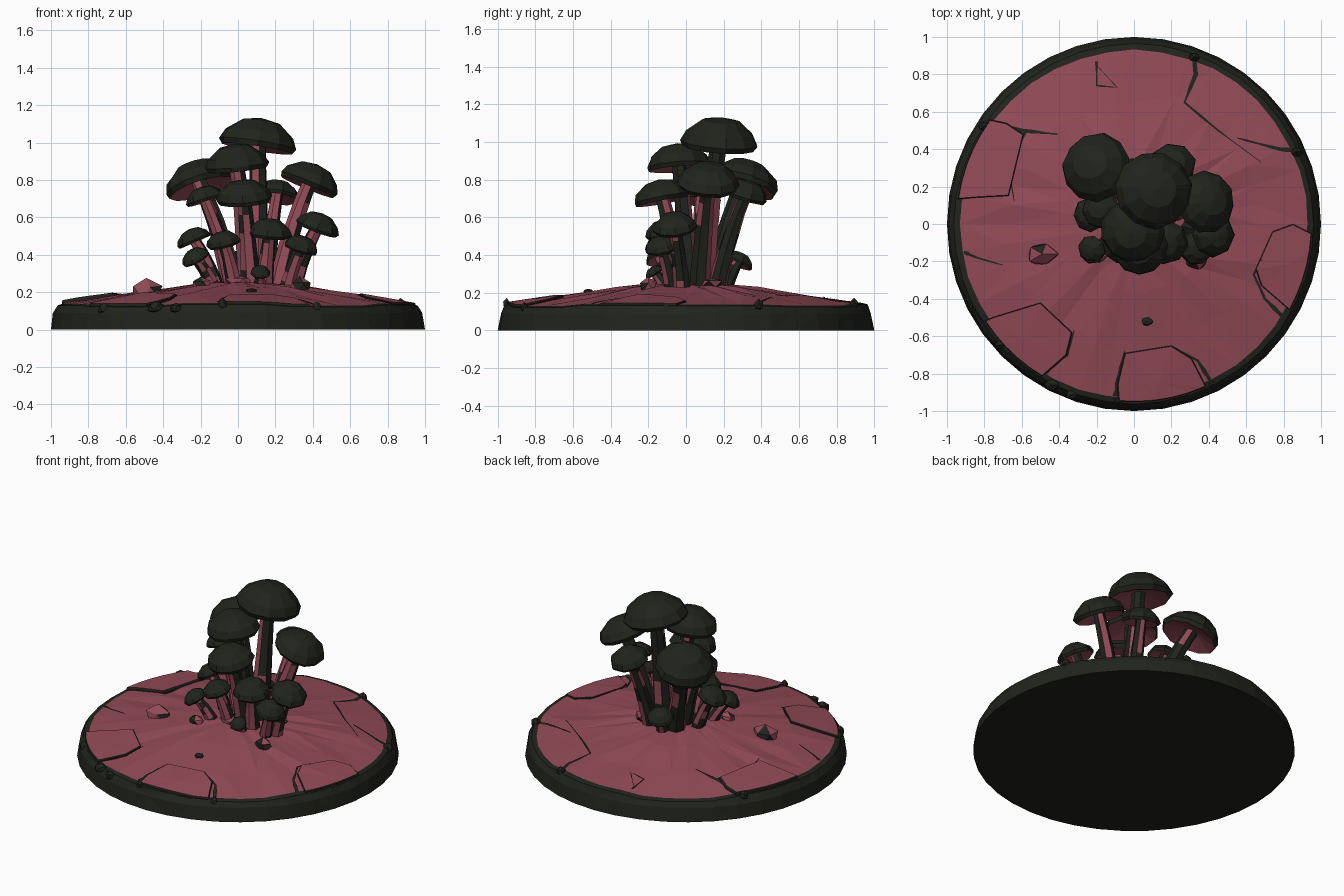
import bpy, bmesh, math, random
from mathutils import Vector
from mathutils.bvhtree import BVHTree

if "Cube" in bpy.data.objects:
    bpy.data.objects.remove(bpy.data.objects["Cube"])

random.seed(7)
mats = []
for name, col in (("dark", (0.015, 0.017, 0.012, 1)), ("red", (0.29, 0.07, 0.095, 1))):
    m = bpy.data.materials.new(name)
    m.diffuse_color = col
    m.use_nodes = True
    m.node_tree.nodes["Principled BSDF"].inputs["Base Color"].default_value = m.diffuse_color
    mats.append(m)
DARK, RED = 0, 1


def finish(bm, name):
    bmesh.ops.recalc_face_normals(bm, faces=bm.faces[:])
    me = bpy.data.meshes.new(name)
    bm.to_mesh(me)
    bm.free()
    for m in mats:
        me.materials.append(m)
    ob = bpy.data.objects.new(name, me)
    bpy.context.collection.objects.link(ob)
    return ob


def loft(bm, rings, colour):
    """Join rings of points; single-point rings become poles."""
    vr = [[bm.verts.new(p) for p in r] for r in rings]
    for i in range(len(vr) - 1):
        a, b = vr[i], vr[i + 1]
        n = max(len(a), len(b))
        for k in range(n):
            j = (k + 1) % n
            if len(a) == 1:
                vs = [a[0], b[k], b[j]]
            elif len(b) == 1:
                vs = [a[k], a[j], b[0]]
            else:
                vs = [a[k], a[j], b[j], b[k]]
            bm.faces.new(vs).material_index = colour(i, k)
    return vr


def circle(centre, axis, r, n, phase=0.0, jit=0.0):
    axis = axis.normalized()
    u = axis.cross(Vector((0.13, 1, 0.07))).normalized()
    v = axis.cross(u)
    out = []
    for k in range(n):
        a = math.tau * k / n + phase
        q = r * (1 + random.uniform(-jit, jit))
        out.append(centre + u * q * math.cos(a) + v * q * math.sin(a))
    return out


# ground disc: dark broken rim and faceted red mound
N = 40
sector = [random.uniform(-0.012, 0.016) for _ in range(10)]
rings = [[Vector((0, 0, 0))]]
for r, z, jit in ((1.0, 0, 0), (0.99, 0.09, 0.01), (0.965, 0.132, 0.006),
                  (0.935, 0.14, 0.008), (0.7, 0.18, 0.07), (0.4, 0.225, 0.06), (0.18, 0.25, 0.03)):
    ring = []
    for k in range(N):
        a = math.tau * k / N
        q = r - random.uniform(0, jit)
        dz = sector[k * 10 // N] if 0.9 < r < 0.98 else random.uniform(-jit, jit) * 0.12
        ring.append(Vector((q * math.cos(a), q * math.sin(a), z + (dz if z else 0))))
    rings.append(ring)
rings.append([Vector((0.05, 0.05, 0.26))])
bm = bmesh.new()
loft(bm, rings, lambda i, k: DARK if i < 4 else RED)
bmesh.ops.triangulate(bm, faces=bm.faces[:])
tree = BVHTree.FromBMesh(bm)
finish(bm, "ground_disc")


def ground(x, y, up=0.0):
    hit = tree.ray_cast(Vector((x, y, 2)), Vector((0, 0, -1)))[0]
    return Vector((x, y, (hit.z if hit else 0.1) + up))


def crack(pts, width, name):
    """Thin dark ribbon, widest at its first point."""
    line = []
    for a, b in zip(pts, pts[1:]):
        for s in range(4):
            line.append(Vector(a).lerp(Vector(b), s / 4))
    line.append(Vector(pts[-1]))
    bm = bmesh.new()
    pairs = []
    for i, p in enumerate(line):
        d = line[min(i + 1, len(line) - 1)] - line[max(i - 1, 0)]
        side = Vector((-d.y, d.x)).normalized() * width * (1.1 - i / len(line)) * random.uniform(0.5, 1)
        pairs.append([bm.verts.new(ground(*(p + s * side), 0.006)) for s in (-1, 1)])
    for a, b in zip(pairs, pairs[1:]):
        bm.faces.new((a[0], b[0], b[1], a[1])).material_index = DARK
    finish(bm, name)


def slab(inner, a0, a1, lift, name):
    """Raised edge plate: inner outline plus an arc along the rim (degrees)."""
    arc = [(0.95 * math.cos(math.radians(a0 + (a1 - a0) * t / 5)),
            0.95 * math.sin(math.radians(a0 + (a1 - a0) * t / 5))) for t in range(6)]
    pts = list(inner) + arc
    c = sum((Vector(p) for p in pts), Vector((0, 0))) / len(pts)
    low = [ground(*p, -0.03) for p in pts]
    lip = [ground(*p, lift * 0.6) for p in pts]
    top = [ground(*(c + (Vector(p) - c) * 0.975), lift) for p in pts]
    bm = bmesh.new()
    loft(bm, [low, lip, top, [ground(*c, lift)]], lambda i, k: DARK if i < 2 else RED)
    finish(bm, name)


# cracked plates around the edge
slab([(-0.76, -0.5), (-0.5, -0.42), (-0.33, -0.58), (-0.36, -0.7)], 239, 213, 0.015, "slab_front_left")
slab([(-0.09, -0.86), (-0.05, -0.69), (0.2, -0.65), (0.31, -0.72)], 294, 265, 0.013, "slab_front")
slab([(0.85, 0.0), (0.74, -0.04), (0.65, -0.24), (0.68, -0.33)], 331, 357, 0.01, "slab_right")
slab([(-0.85, 0.14), (-0.67, 0.15), (-0.59, 0.48), (-0.68, 0.54)], 144, 172, 0.02, "slab_left")
for i, (pts, w) in enumerate([
        ([(0.32, 0.9), (0.33, 0.8), (0.27, 0.65), (0.45, 0.5), (0.68, 0.33)], 0.016),
        ([(0.9, 0.39), (0.78, 0.4), (0.55, 0.46)], 0.02),
        ([(-0.2, 0.87), (-0.2, 0.74), (-0.09, 0.73), (-0.2, 0.85)], 0.007),
        ([(-0.78, 0.53), (-0.6, 0.5), (-0.41, 0.48)], 0.02),
        ([(-0.58, 0.5), (-0.67, 0.3), (-0.64, 0.12)], 0.014),
        ([(-0.1, -0.92), (-0.08, -0.8), (-0.05, -0.68)], 0.016),
        ([(0.41, -0.84), (0.34, -0.73), (0.2, -0.65)], 0.014),
        ([(0.8, -0.5), (0.7, -0.4), (0.64, -0.27), (0.72, -0.12)], 0.014),
        ([(-0.48, -0.79), (-0.36, -0.7), (-0.32, -0.57)], 0.018),
        ([(-0.91, -0.15), (-0.84, -0.18), (-0.7, -0.22)], 0.012)]):
    crack(pts, w, f"crack_{i}")


def rock(x, y, r, h, name, red=0.5):
    """Faceted lump half sunk in the ground."""
    bm = bmesh.new()
    bmesh.ops.create_icosphere(bm, subdivisions=1, radius=1)
    g = ground(x, y)
    for v in bm.verts:
        k = random.uniform(0.8, 1.1)
        v.co = Vector((v.co.x * r * k, v.co.y * r * 0.8 * k, v.co.z * h * k)) + g
    for f in bm.faces:
        f.material_index = RED if random.random() < red else DARK
    finish(bm, name)


for i, (x, y, r, h, red) in enumerate([
        (-0.49, -0.16, 0.09, 0.07, 0.5), (0.07, -0.52, 0.035, 0.02, 0.2),
        (0.33, -0.2, 0.065, 0.06, 0.5), (-0.2, -0.17, 0.06, 0.05, 0.5),
        (0.0, -0.06, 0.09, 0.04, 0.4), (0.2, 0.12, 0.1, 0.04, 0.4)]):
    rock(x, y, r, h, f"rock_{i}", red)

# dark chips breaking the rim outline
for i, (deg, rad, s) in enumerate([(243, 0.965, 0.05), (250, 0.97, 0.04), (222, 0.965, 0.035), (70, 0.95, 0.04),
                                   (147, 0.955, 0.04), (24, 0.95, 0.04), (296, 0.955, 0.03), (265, 0.955, 0.03)]):
    a = math.radians(deg)
    rock(rad * math.cos(a), rad * math.sin(a), s * 0.9, 0.035, f"rim_chip_{i}", 0.0)

# cap profile: (radius, height) per unit cap radius, crown to gills
CAP = [(0, 0.55), (0.5, 0.46), (0.88, 0.15), (1.0, -0.12), (0.93, -0.26), (0.84, -0.24), (0.25, -0.06), (0, -0.04)]
ROOT = Vector((0.1, 0.04))


def mushroom(i, x, y, z, r, extra_tilt=(0, 0)):
    spread = max(0.35, min(0.7, 0.75 - 0.8 * (z - 0.35)))
    b = ROOT + (Vector((x, y)) - ROOT) * spread
    base = ground(b.x, b.y, -0.03)
    tip = Vector((x, y, z))
    ctrl = base.lerp(tip, 0.3)
    ctrl.z = base.z + (z - base.z) * 0.5
    end = (tip - ctrl).normalized()
    axis = (end + Vector((extra_tilt[0], extra_tilt[1], 0.4))).normalized()
    n = 7
    w = 0.02 + 0.15 * r
    # bent, tapered stem with a mix of dark and red sides
    rings = [[base]]
    for s in range(6):
        t = s / 5
        p = base * (1 - t) ** 2 + ctrl * (2 * t * (1 - t)) + tip * t * t
        d = (ctrl - base) * (1 - t) + (tip - ctrl) * t
        rings.append(circle(p, d, w * (1.3 - 0.45 * t), n, i, 0.06))
    rings.append([tip])
    shade = [RED if (k + i) % n in (0, 1, 4) else DARK for k in range(n)]
    bm = bmesh.new()
    loft(bm, rings, lambda j, k: shade[k] if random.random() < 0.85 else 1 - shade[k])
    finish(bm, f"stem_{i}")
    # faceted cap, red underneath
    n = 11 if r > 0.13 else 8
    rings = [[tip + axis * h * r] if q == 0 else
             circle(tip + axis * h * r, axis, q * r, n, i * 0.7, 0.035) for q, h in CAP]
    bm = bmesh.new()
    loft(bm, rings, lambda j, k: DARK if j < 4 else RED)
    finish(bm, f"cap_{i}")


for i, m in enumerate([
        (0.11, 0.18, 1.02, 0.205, (0.2, -0.05)),
        (-0.21, 0.31, 0.80, 0.19),
        (0.39, 0.12, 0.80, 0.165, (0.15, 0)),
        (-0.01, -0.04, 0.90, 0.172),
        (0.03, -0.13, 0.72, 0.15),
        (0.21, 0.32, 0.73, 0.125),
        (-0.18, 0.08, 0.71, 0.105),
        (-0.24, 0.05, 0.49, 0.095),
        (0.43, -0.06, 0.56, 0.12),
        (0.17, -0.1, 0.53, 0.12),
        (-0.08, -0.12, 0.475, 0.095),
        (-0.23, -0.14, 0.39, 0.08),
        (0.34, -0.13, 0.45, 0.095),
        (0.0, 0.28, 0.37, 0.085),
        (0.12, -0.17, 0.31, 0.055)]):
    mushroom(i, *m)
